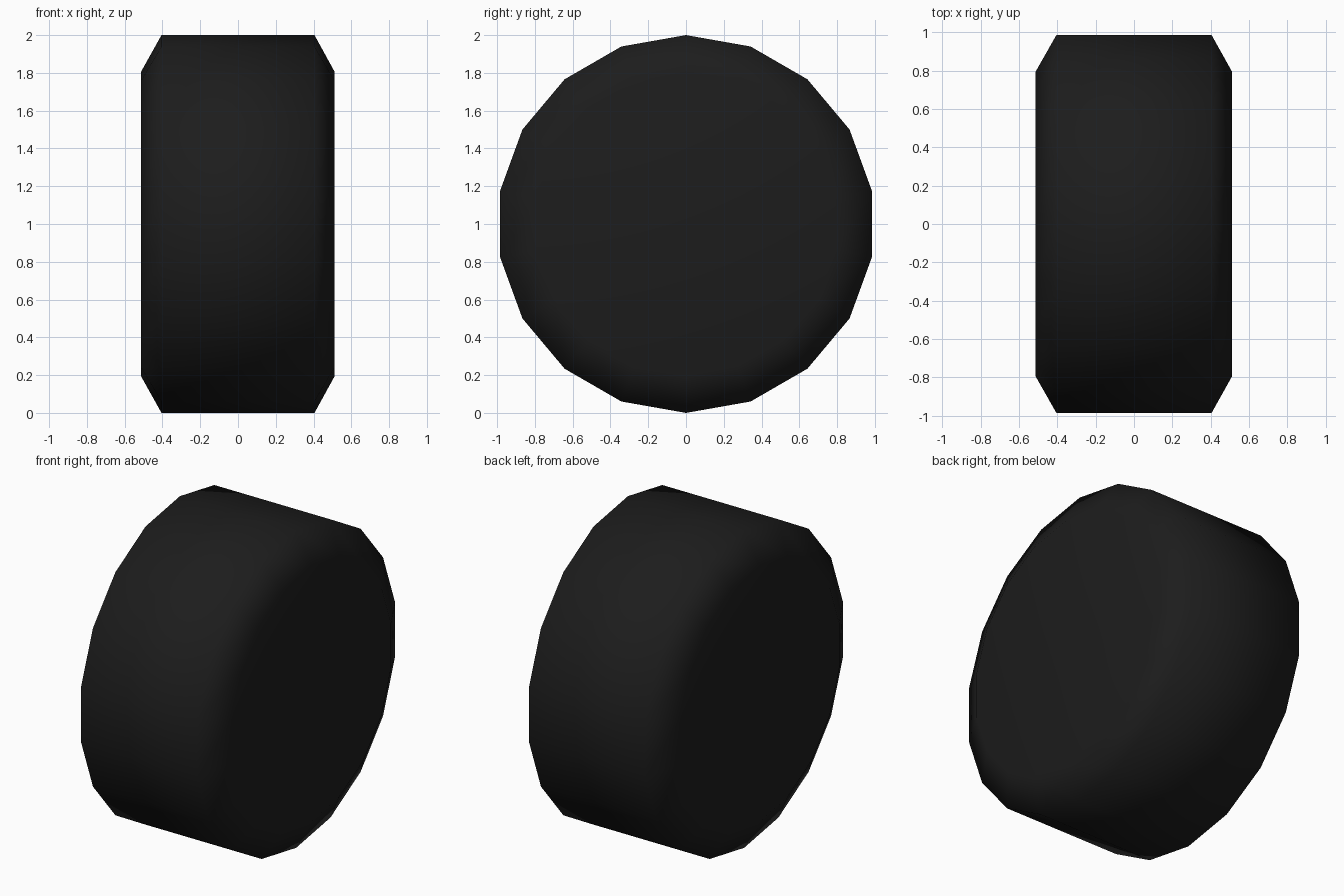
import bpy, bmesh, math

if "Cube" in bpy.data.objects:
    bpy.data.objects.remove(bpy.data.objects["Cube"])

SIDES = 18
DISH = 0.18
# (x, radius) rings across the tyre: side edge, tread edge, tread edge, side edge
PROFILE = [(-0.514, 0.805), (-0.405, 1.0), (0.405, 1.0), (0.512, 0.805)]

rubber = bpy.data.materials.new("black rubber")
rubber.diffuse_color = (0.012, 0.012, 0.012, 1)
rubber.use_nodes = True
rubber.node_tree.nodes["Principled BSDF"].inputs["Base Color"].default_value = rubber.diffuse_color

# Tyre: 18-sided bevelled drum lying along x, with a corner at the top
bm = bmesh.new()
rings = []
for x, r in PROFILE:
    rings.append([bm.verts.new((x,
                                r * math.sin(2 * math.pi * i / SIDES),
                                1 + r * math.cos(2 * math.pi * i / SIDES)))
                  for i in range(SIDES)])
for a, b in zip(rings, rings[1:]):
    for i in range(SIDES):
        j = (i + 1) % SIDES
        bm.faces.new((a[i], a[j], b[j], b[i]))

# Dished side walls
for ring, x in ((rings[0], -0.514 + DISH), (rings[-1], 0.512 - DISH)):
    hub = bm.verts.new((x, 0, 1))
    for i in range(SIDES):
        bm.faces.new((ring[i], ring[(i + 1) % SIDES], hub))
bmesh.ops.recalc_face_normals(bm, faces=bm.faces[:])
for f in bm.faces:
    f.smooth = True

mesh = bpy.data.meshes.new("tyre")
bm.to_mesh(mesh)
bm.free()
mesh.materials.append(rubber)
tyre = bpy.data.objects.new("tyre", mesh)
bpy.context.collection.objects.link(tyre)
